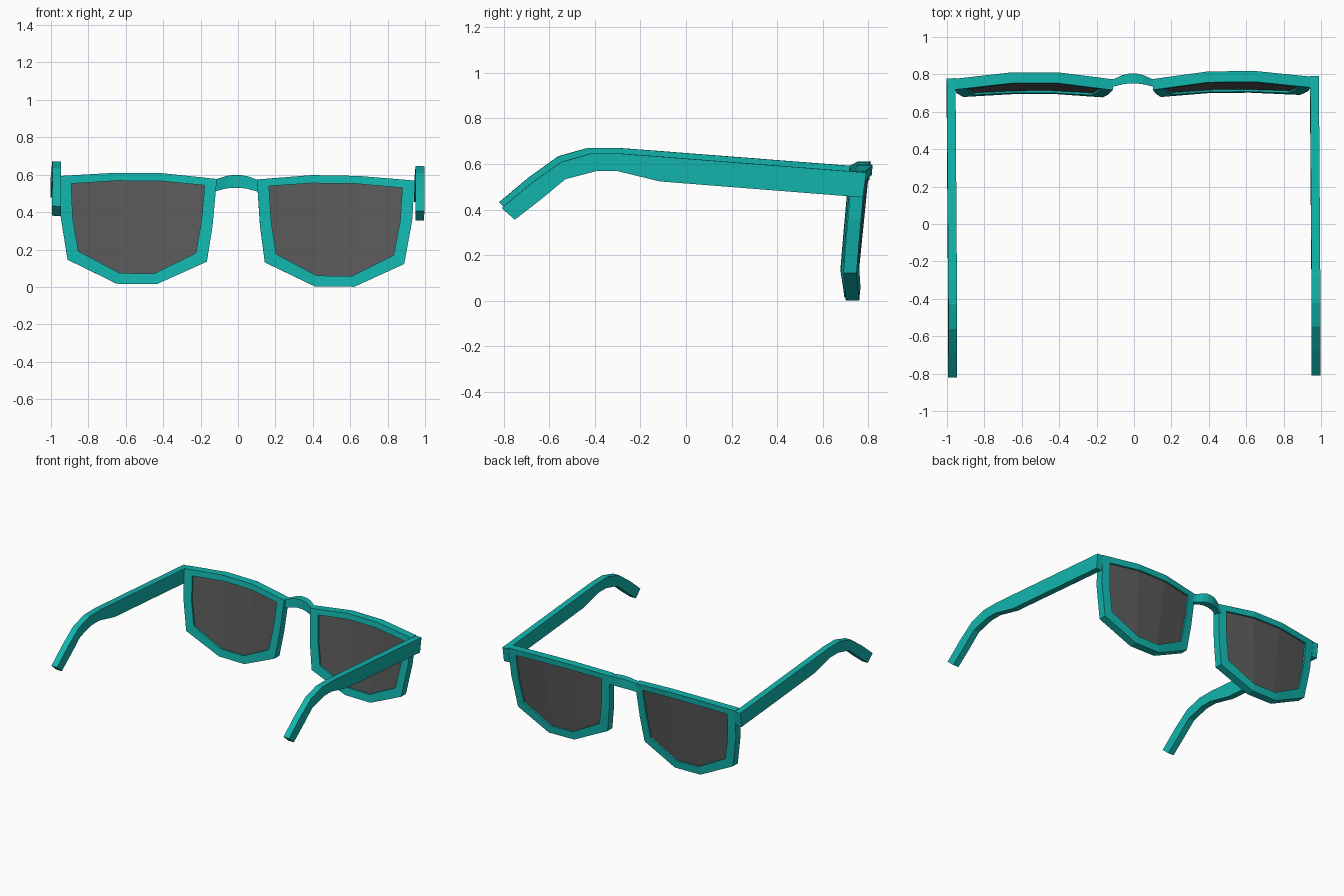
import bpy, bmesh
from mathutils import Vector

if "Cube" in bpy.data.objects:
    bpy.data.objects.remove(bpy.data.objects["Cube"], do_unlink=True)


def material(name, rgb):
    m = bpy.data.materials.new(name)
    m.use_nodes = True
    m.diffuse_color = (*rgb, 1)
    m.node_tree.nodes["Principled BSDF"].inputs["Base Color"].default_value = (*rgb, 1)
    return m


teal = material("teal", (0.006, 0.46, 0.42))
grey = material("dark grey", (0.10, 0.10, 0.10))


def make(name, verts, faces, mat, mirror=True):
    """Flat-shaded mesh, mirrored in x; the whole pair rests slightly tilted."""
    bm = bmesh.new()
    vs = [bm.verts.new(v) for v in verts]
    for f in faces:
        bm.faces.new([vs[i] for i in f])
    bmesh.ops.recalc_face_normals(bm, faces=bm.faces)
    me = bpy.data.meshes.new(name)
    bm.to_mesh(me)
    bm.free()
    me.materials.append(mat)
    ob = bpy.data.objects.new(name, me)
    bpy.context.collection.objects.link(ob)
    if mirror:
        mod = ob.modifiers.new("mirror", "MIRROR")
        mod.use_mirror_merge = False
    ob.rotation_euler = (0, 0.0128, 0.006)
    ob.location = (-0.009, 0, -0.002)
    return ob


def loft(sections):
    """Vertices and faces joining equal closed sections, with capped ends."""
    n, k = len(sections[0]), len(sections)
    verts = [p for s in sections for p in s]
    faces = [(a * n + i, a * n + (i + 1) % n, (a + 1) * n + (i + 1) % n, (a + 1) * n + i)
             for a in range(k - 1) for i in range(n)]
    faces += [tuple(range(n)), tuple(range((k - 1) * n, k * n))]
    return verts, faces


def front_y(x, z):
    """Front surface of the rims: leaning, with the middle of each lens forward."""
    bend = 0
    if x < 0.42:
        bend = -0.038 * (0.42 - x) / 0.31
    elif x > 0.64:
        bend = -0.03 * (x - 0.64) / 0.30
    return 0.755 + 0.10 * z + bend


def on_front(points, depth):
    return [Vector((x, front_y(x, z) - depth, z)) for x, z in points]


# Outlines of the rim and the lens opening (x, z)
outer = [(0.107, 0.578), (0.40, 0.605), (0.65, 0.604), (0.95, 0.583), (0.94, 0.37),
         (0.90, 0.136), (0.635, 0.011), (0.422, 0.011), (0.155, 0.135), (0.127, 0.325)]
inner = [(0.172, 0.543), (0.40, 0.562), (0.635, 0.562), (0.885, 0.543), (0.875, 0.36),
         (0.843, 0.183), (0.62, 0.068), (0.435, 0.068), (0.215, 0.18), (0.187, 0.35)]
N = len(outer)
THICK = 0.058

# Rims: four loops joined into a closed ring
rings = [on_front(outer, 0), on_front(outer, THICK), on_front(inner, THICK), on_front(inner, 0)]
rim_faces = [(a * N + i, a * N + (i + 1) % N, (a + 1) % 4 * N + (i + 1) % N, (a + 1) % 4 * N + i)
             for a in range(4) for i in range(N)]
make("rims", [p for r in rings for p in r], rim_faces, teal)

# Lenses: three flat panels, front and back, set inside the rims
panels = [(0, 1, 7, 8, 9), (1, 2, 6, 7), (2, 3, 4, 5, 6)]
lens_faces = panels + [tuple(i + N for i in p) for p in panels]
lens_faces += [(i, (i + 1) % N, (i + 1) % N + N, i + N) for i in range(N)]
make("lenses", on_front(inner, 0.014) + on_front(inner, THICK - 0.012), lens_faces, grey)

# Temples: upper and lower edge pairs (y, z) from hinge to ear tip
upper = [(0.785, 0.577), (-0.12, 0.647), (-0.295, 0.660), (-0.425, 0.660),
         (-0.555, 0.623), (-0.685, 0.530), (-0.815, 0.421)]
lower = [(0.770, 0.468), (-0.12, 0.538), (-0.305, 0.583), (-0.40, 0.583),
         (-0.535, 0.548), (-0.645, 0.457), (-0.757, 0.370)]
X0, X1 = 0.948, 0.995
sections = [[(X0, *u), (X1, *u), (X1, *l), (X0, *l)] for u, l in zip(upper, lower)]
make("temples", *loft(sections), teal)

# Bridge: arched bar (x, front y, back y, bottom z, top z)
half = [(0.13, 0.772, 0.728, 0.510, 0.572), (0.10, 0.776, 0.736, 0.516, 0.580),
        (0.055, 0.796, 0.747, 0.528, 0.595), (0.02, 0.804, 0.752, 0.532, 0.600)]
stations = [(-x, *r) for x, *r in half] + half[::-1]
sections = [[(x, f, b), (x, f, t), (x, k, t), (x, k, b)] for x, f, k, b, t in stations]
make("bridge", *loft(sections), teal, mirror=False)
